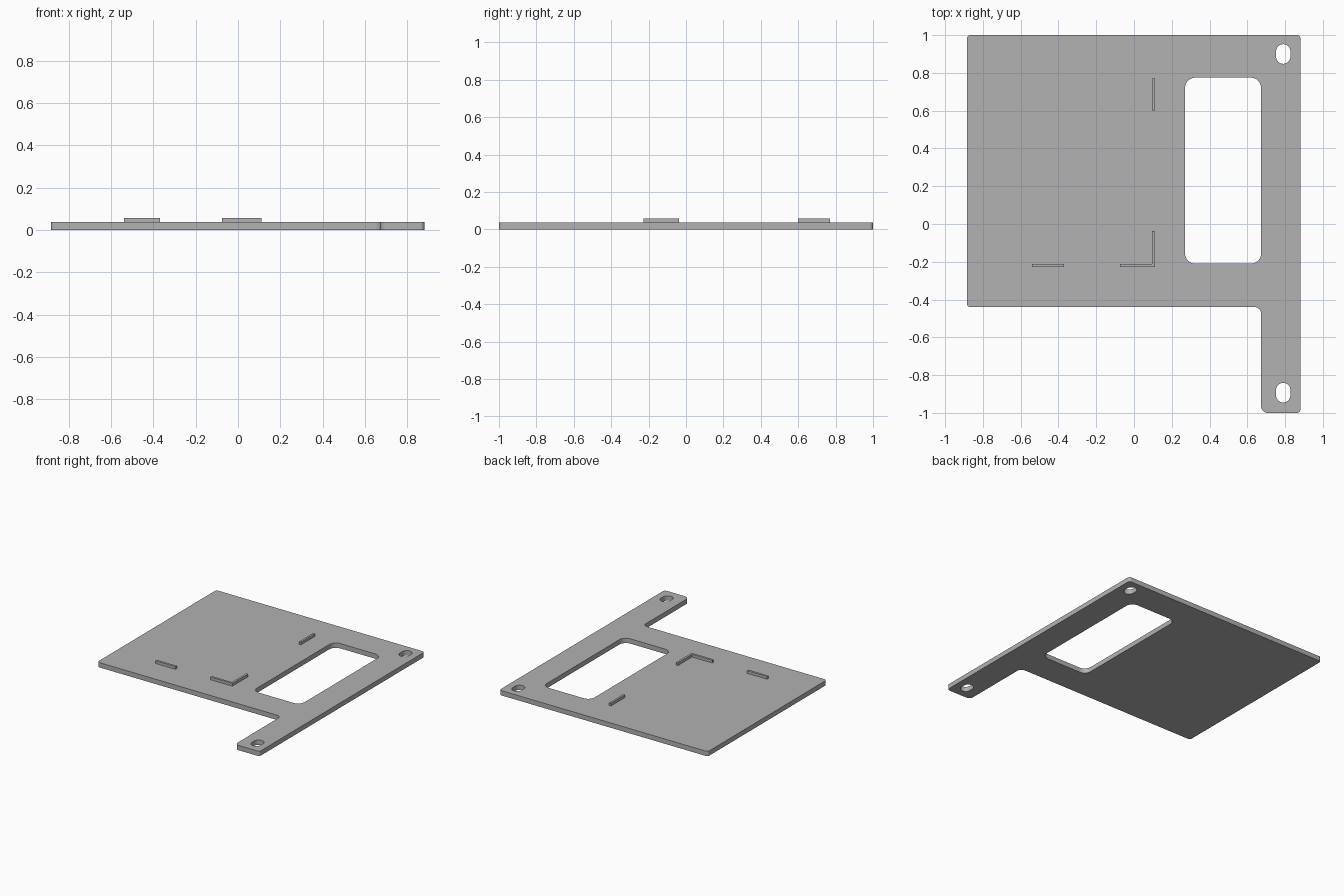
import bpy, bmesh
from math import cos, sin, pi, radians
from mathutils import Vector

if "Cube" in bpy.data.objects:
    bpy.data.objects.remove(bpy.data.objects["Cube"], do_unlink=True)

THICK = 0.037
RIB_TOP = 0.058

grey = bpy.data.materials.new("plain grey")
colour = (0.445, 0.445, 0.445, 1)
grey.diffuse_color = colour
grey.use_nodes = True
grey.node_tree.nodes["Principled BSDF"].inputs["Base Color"].default_value = colour


def rounded(corners, steps=8):
    """Fillet each right-angled (x, y, radius) corner, convex or concave."""
    pts = []
    n = len(corners)
    for i, (x, y, r) in enumerate(corners):
        p = Vector((x, y))
        if r == 0:
            pts.append(p)
            continue
        to_prev = (Vector(corners[i - 1][:2]) - p).normalized()
        to_next = (Vector(corners[(i + 1) % n][:2]) - p).normalized()
        centre = p + r * (to_prev + to_next)
        for k in range(steps + 1):
            t = pi / 2 * k / steps
            pts.append(centre - r * (to_next * cos(t) + to_prev * sin(t)))
    return pts


def box_loop(x0, x1, y0, y1, r):
    return rounded([(x0, y0, r), (x1, y0, r), (x1, y1, r), (x0, y1, r)])


def slot_loop(x, y, half_width, half_length, steps=12):
    pts = []
    for end in (0, 1):
        shift = (half_length - half_width) * (1 - 2 * end)
        for k in range(steps + 1):
            a = pi * (end + k / steps)
            pts.append(Vector((x + half_width * cos(a),
                               y + shift + half_width * sin(a))))
    return pts


def extruded(name, loops, z0, z1):
    """Fill an outline, leaving inner loops open, and extrude it upward."""
    bm = bmesh.new()
    edges = []
    for loop in loops:
        vs = [bm.verts.new((p.x, p.y, z0)) for p in loop]
        edges += [bm.edges.new((v, vs[(i + 1) % len(vs)])) for i, v in enumerate(vs)]
    bmesh.ops.triangle_fill(bm, use_beauty=True, edges=edges)
    out = bmesh.ops.extrude_face_region(bm, geom=bm.faces[:], use_keep_orig=True)
    top = [g for g in out["geom"] if isinstance(g, bmesh.types.BMVert)]
    bmesh.ops.translate(bm, verts=top, vec=(0, 0, z1 - z0))
    bmesh.ops.recalc_face_normals(bm, faces=bm.faces[:])
    mesh = bpy.data.meshes.new(name)
    bm.to_mesh(mesh)
    bm.free()
    mesh.materials.append(grey)
    obj = bpy.data.objects.new(name, mesh)
    bpy.context.collection.objects.link(obj)
    bpy.ops.object.select_all(action="DESELECT")
    obj.select_set(True)
    bpy.context.view_layer.objects.active = obj
    bpy.ops.object.shade_smooth_by_angle(angle=radians(30))
    return obj


# Base plate with its mounting arm, window and two screw slots
outline = rounded([(-0.885, -0.44, 0.02), (0.673, -0.44, 0.035),
                   (0.673, -1, 0.035), (0.882, -1, 0.02),
                   (0.882, 1, 0.02), (-0.885, 1, 0.02)])
window = box_loop(0.27, 0.673, -0.21, 0.775, 0.055)
slots = [slot_loop(0.79, y, 0.038, 0.052) for y in (0.9, -0.893)]
extruded("base_plate", [outline, window] + slots, 0, THICK)

# Low locating ribs, sunk slightly into the plate
rib_z = THICK - 0.005
extruded("back_rib", [box_loop(0.096, 0.112, 0.6, 0.77, 0)], rib_z, RIB_TOP)
extruded("front_rib", [box_loop(-0.54, -0.37, -0.228, -0.211, 0)], rib_z, RIB_TOP)
corner = rounded([(-0.075, -0.228, 0), (0.112, -0.228, 0), (0.112, -0.038, 0),
                  (0.096, -0.038, 0), (0.096, -0.211, 0), (-0.075, -0.211, 0)])
extruded("corner_rib", [corner], rib_z, RIB_TOP)
